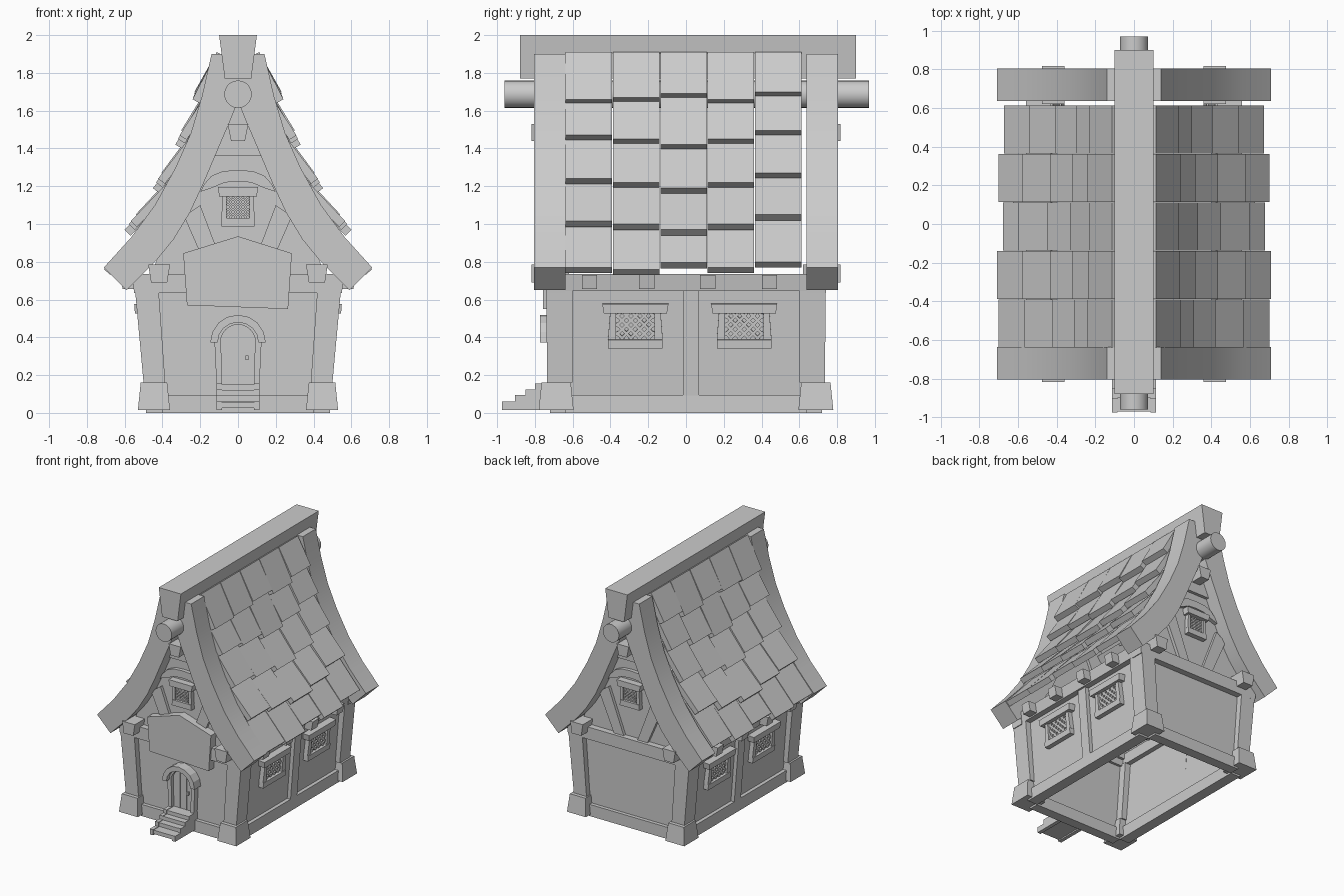
import bpy, bmesh
from math import pi, sin, cos
from mathutils import Matrix, Vector

if "Cube" in bpy.data.objects:
    bpy.data.objects.remove(bpy.data.objects["Cube"])

I = Matrix.Identity(4)


def flip(sx=1, sy=1):
    return Matrix.Diagonal((sx, sy, 1, 1))


def finish(name, bm, smooth=False):
    bmesh.ops.recalc_face_normals(bm, faces=bm.faces)
    me = bpy.data.meshes.new(name)
    bm.to_mesh(me)
    bm.free()
    ob = bpy.data.objects.new(name, me)
    bpy.context.collection.objects.link(ob)
    if smooth:
        bpy.ops.object.select_all(action='DESELECT')
        ob.select_set(True)
        bpy.context.view_layer.objects.active = ob
        bpy.ops.object.shade_smooth_by_angle(angle=0.5)
    return ob


def prism(name, pts, y0, y1, M=I, smooth=False):
    """Outline in x-z, extruded along y."""
    bm = bmesh.new()
    a = [bm.verts.new(M @ Vector((x, y0, z))) for x, z in pts]
    b = [bm.verts.new(M @ Vector((x, y1, z))) for x, z in pts]
    bm.faces.new(a)
    bm.faces.new(b)
    n = len(pts)
    for i in range(n):
        j = (i + 1) % n
        bm.faces.new((a[i], a[j], b[j], b[i]))
    return finish(name, bm, smooth)


def rect(x0, x1, z0, z1):
    return [(x0, z0), (x1, z0), (x1, z1), (x0, z1)]


def trap(wb, wt, z0, z1, c=0):
    return [(c - wb, z0), (c + wb, z0), (c + wt, z1), (c - wt, z1)]


def arc(r, cz, n=12, a0=0, a1=pi):
    return [(r * cos(a0 + (a1 - a0) * i / n), cz + r * sin(a0 + (a1 - a0) * i / n)) for i in range(n + 1)]


def frustum(name, lo, hi, z0, z1, M):
    """Tapered block between two rectangles (x0, x1, y0, y1)."""
    bm = bmesh.new()
    bmesh.ops.create_cube(bm, size=1)
    for v in bm.verts:
        r, z = (lo, z0) if v.co.z < 0 else (hi, z1)
        v.co = M @ Vector((r[0] if v.co.x < 0 else r[1], r[2] if v.co.y < 0 else r[3], z))
    return finish(name, bm)


def window(name, M, w, h, lip, step):
    """Local frame: x across, z up, -y outward; opening half-width w, half-height h."""
    f = w * 0.42
    prism(name + "_pane", rect(-w - .01, w + .01, -h - .01, h + .01), -.012, .02, M)
    prism(name + "_sill", trap(w + f, w + f * .97, -h - .045, -h), -.04, .02, M)
    for s in (-1, 1):
        prism(name + "_jamb", [(s * w, -h), (s * (w + f), -h), (s * (w + f * .75), h), (s * w, h)], -.035, .02, M)
    prism(name + "_lintel", trap(w + lip - .008, w + lip, h, h + .05), -.055, .02, M)
    t = step * 0.12
    for s in (-1, 1):
        k = -(w + h) + step / 2
        while k < w + h:
            # diagonal bar clipped to the opening
            a, b = max(-w, k - h), min(w, k + h)
            if b - a > t * 2:
                za, zb = a - k, b - k
                prism(name + "_lattice", [(s * (a - t), za + t), (s * (a + t), za - t),
                                          (s * (b + t), zb - t), (s * (b - t), zb + t)], -.022, -.01, M)
            k += step


# roof curves shared by bargeboards, gables and tiles
OUT = [(.14, 1.90), (.19, 1.68), (.25, 1.48), (.33, 1.30), (.44, 1.10), (.565, .93), (.71, .77)]
INN = [(.59, .65), (.43, .81), (.34, .92), (.255, 1.06), (.185, 1.21), (.10, 1.41), (.04, 1.55), (0, 1.65)]


def roof_x(z):
    for (xa, za), (xb, zb) in zip(OUT, OUT[1:]):
        if z >= zb or zb == .77:
            return xa + (xb - xa) * (za - z) / (za - zb)


# ridge beam and log
prism("ridge_beam", trap(.07, .10, 1.77, 2.0), -.88, .90)
prism("ridge_log", arc(.073, 1.687, 20, 0, 2 * pi)[:-1], -.96, .97, smooth=True)

# roof tiles: lower edge heights per column
ROWS = [(1.63, 1.44, 1.21, .985, .74), (1.64, 1.42, 1.19, .97, .73), (1.66, 1.39, 1.16, .94, .765),
        (1.63, 1.42, 1.19, .97, .74), (1.67, 1.465, 1.24, 1.02, .77)]
for c, lows in enumerate(ROWS):
    y = -.638 + c * .251
    tops = (1.91,) + tuple(z + .07 for z in lows[:-1])
    for r, (zl, zt) in enumerate(zip(lows, tops)):
        zl += .03
        lo = Vector((roof_x(zl) + (.045, .055, .06, .065, -.01)[r], zl))
        hi = Vector((roof_x(zt) - .025, zt))
        d = (hi - lo).normalized()
        n = Vector((-d.y, d.x)) * .045
        for s in (-1, 1):
            prism("roof_tile", [lo, hi, hi + n, lo + n], y, y + .246, flip(s))

for sy in (-1, 1):
    F = flip(1, sy)
    for sx in (-1, 1):
        M = flip(sx, sy)
        # bargeboards
        prism("bargeboard", OUT + INN + [(0, 1.9)], .637, .805, M, True)
        # corner posts, footings and beam ends
        frustum("corner_footing", (.36, .53, .595, .78), (.375, .515, .61, .765), .015, .16, M)
        frustum("corner_post", (.385, .50, .60, .735), (.42, .545, .60, .74), .16, .65, M)
        prism("beam_end", [(.375, .69), (.46, .69), (.475, .785), (.36, .785)], .62, .818, M)
        # gable braces
        prism("gable_brace", [(.20, 1.10), (.285, 1.04), (.15, .73), (.06, .73)], .66, .715, M)
    # end walls with gable
    right = [(.44, .03), (.49, .65)] + INN[1:]
    prism("end_wall", right + [(-x, z) for x, z in right[-2::-1]], .66, .69, F)
    prism("end_top_beam", trap(.55, .56, .635, .735), .64, .74, F)
    prism("end_base_board", rect(-.40, .40, 0, .095), .64, .72, F)
    # gable collar, arch trim and bracket
    prism("gable_collar", [(-.17, 1.36), (.17, 1.36), (0, 1.7)], .66, .715, F)
    prism("gable_arch", [(.20, 1.17), (.18, 1.21), (.14, 1.255), (.08, 1.28), (0, 1.285), (-.08, 1.28),
                         (-.14, 1.255), (-.18, 1.21), (-.20, 1.17), (-.14, 1.19), (-.07, 1.22), (0, 1.225),
                         (.07, 1.22), (.14, 1.19)], .66, .72, F)
    prism("gable_bracket", trap(.037, .055, 1.44, 1.53), .64, .818, F)
    window("gable_window", F @ Matrix.Translation((0, -.69, 1.088)), .062, .057, .045, .026)

# side walls
for sx in (-1, 1):
    S = flip(sx)
    prism("side_wall", [(.45, .03), (.50, .66), (.47, .66), (.42, .03)], -.68, .68, S)
    prism("side_base_board", [(.40, 0), (.487, 0), (.485, .095), (.40, .095)], -.64, .64, S)
    prism("side_post", [(.43, .09), (.485, .09), (.53, .65), (.46, .65)], -.015, .07, S)
    prism("side_top_beam", [(.43, .645), (.545, .645), (.56, .735), (.43, .735)], -.74, .74, S)
    for y in (-.51, -.208, .115, .442):
        prism("rafter_end", [(.45, .655), (.61, .655), (.625, .73), (.45, .73)], y - .04, y + .04, S)
    for y in (-.268, .308):
        window("side_window", S @ Matrix.Translation((.485, y, .46)) @ Matrix.Rotation(.08, 4, 'Y')
               @ Matrix.Rotation(pi / 2, 4, 'Z'), .102, .07, .073, .047)

# front sign board
prism("front_sign", [(-.27, .57), (.265, .55), (.285, .845), (0, .935), (-.29, .845)], -.757, -.69)

# door with frame, hood and handle
prism("door", rect(-.09, .09, .10, .37)[:2] + arc(.092, .375), -.705, -.67)
for s in (-1, 1):
    prism("door_jamb", [(.085, .11), (.112, .11), (.125, .39), (.09, .39)], -.735, -.68, flip(s))
    prism("door_plank_strip", rect(.028, .033, .15, .45), -.709, -.70, flip(s))
prism("door_arch", arc(.118, .375) + arc(.092, .375)[::-1], -.735, -.68)
prism("door_hood", arc(.147, .372, 8) + arc(.108, .372, 8)[::-1], -.772, -.69)
prism("door_handle", rect(.04, .055, .28, .305), -.722, -.70)

# stairs
for i, (y, z) in enumerate([(-.975, .06), (-.905, .095), (-.85, .125), (-.80, .155)]):
    prism("stair_step", rect(-.09, .09, z - .035, z - .004), y + .005, -.69)
    for s in (-1, 1):
        prism("stair_stringer", rect(.085, .115, .015, z), y, -.69, flip(s))
